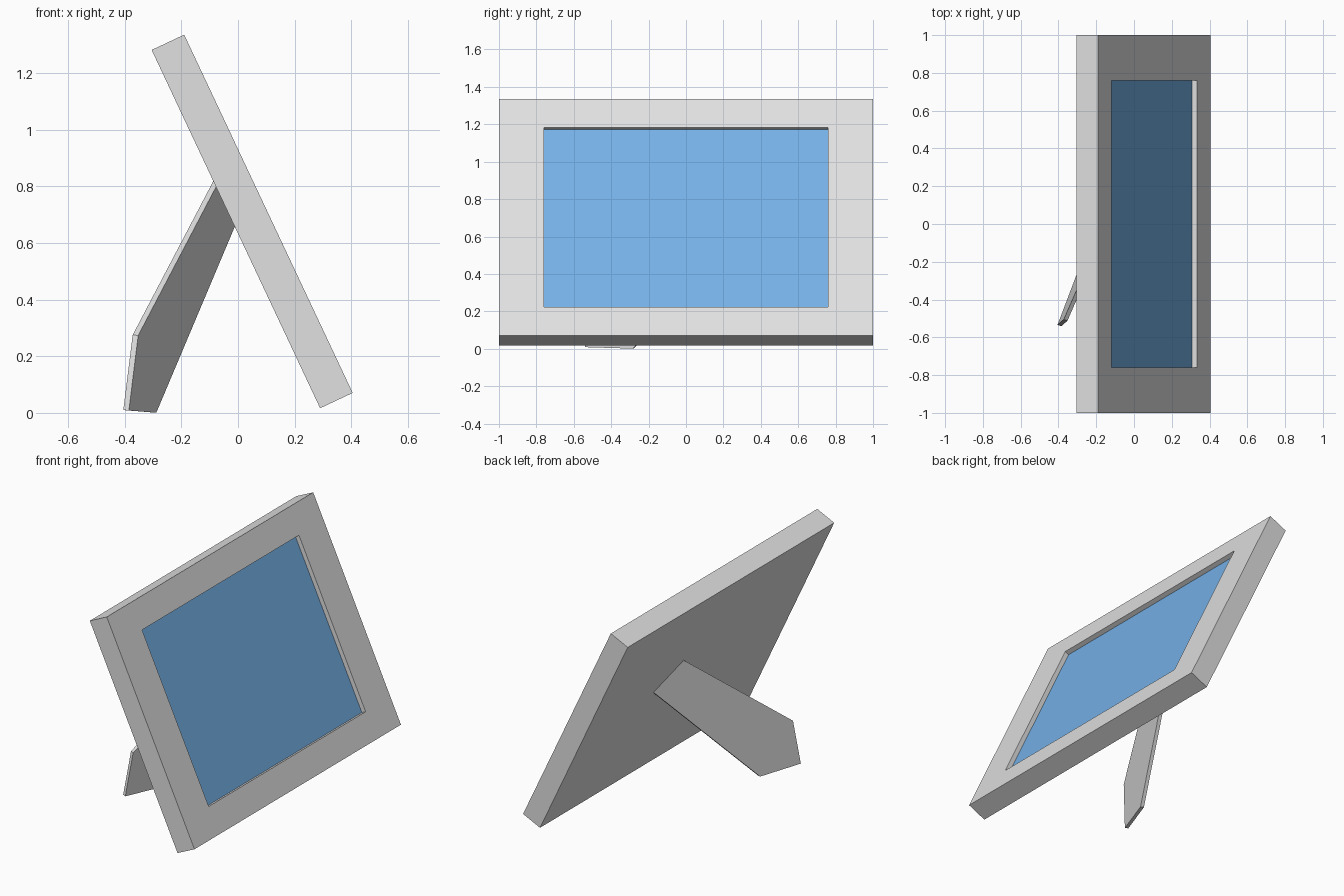
import bpy
import bmesh
import math
from mathutils import Matrix, Vector

cube = bpy.data.objects.get("Cube")
if cube:
    bpy.data.objects.remove(cube, do_unlink=True)


def make_material(name, rgb):
    mat = bpy.data.materials.new(name)
    mat.use_nodes = True
    color = (*rgb, 1.0)
    mat.diffuse_color = color
    mat.node_tree.nodes["Principled BSDF"].inputs["Base Color"].default_value = color
    return mat


def make_object(name, bm, materials):
    bmesh.ops.recalc_face_normals(bm, faces=bm.faces)
    mesh = bpy.data.meshes.new(name)
    bm.to_mesh(mesh)
    bm.free()
    for mat in materials:
        mesh.materials.append(mat)
    obj = bpy.data.objects.new(name, mesh)
    bpy.context.scene.collection.objects.link(obj)
    return obj


grey = make_material("light grey", (0.75, 0.75, 0.75))
blue = make_material("sky blue", (0.185, 0.46, 0.84))

# Picture frame: a slab facing +x with a recessed blue panel
thickness, width, height = 0.127, 2.0, 1.398
margin_y, margin_z, recess = 0.24, 0.168, 0.028
bm = bmesh.new()
bmesh.ops.create_cube(bm, size=1, matrix=Matrix.Diagonal((thickness, width, height, 1)))
bm.normal_update()
panel = max(bm.faces, key=lambda f: f.normal.x)
bmesh.ops.inset_region(bm, faces=[panel], thickness=0.1)
for v in panel.verts:
    v.co.y = math.copysign(width / 2 - margin_y, v.co.y)
    v.co.z = math.copysign(height / 2 - margin_z, v.co.z)
bmesh.ops.inset_region(bm, faces=[panel], thickness=0, depth=0)
for v in panel.verts:
    v.co.x -= recess
panel.material_index = 1
frame = make_object("picture_frame", bm, [grey, blue])
frame.rotation_euler.y = -math.atan2(0.595, 1.265)
frame.location = (0.05, 0, 0.676)

# Easel stand: a thin five-sided plate hinged diagonally on the back
outline = [(-0.022, 0.346, 0.68), (-0.087, 0.147, 0.819), (-0.372, -0.505, 0.275),
           (-0.405, -0.534, 0.01), (-0.308, -0.278, 0.002)]
offset = Vector((0.934, -0.352, -0.067)) * 0.021
bm = bmesh.new()
plate = bm.faces.new([bm.verts.new(p) for p in outline])
result = bmesh.ops.extrude_face_region(bm, geom=[plate], use_keep_orig=True)
inner = [g for g in result["geom"] if isinstance(g, bmesh.types.BMVert)]
bmesh.ops.translate(bm, verts=inner, vec=offset)
make_object("easel_stand", bm, [grey])
